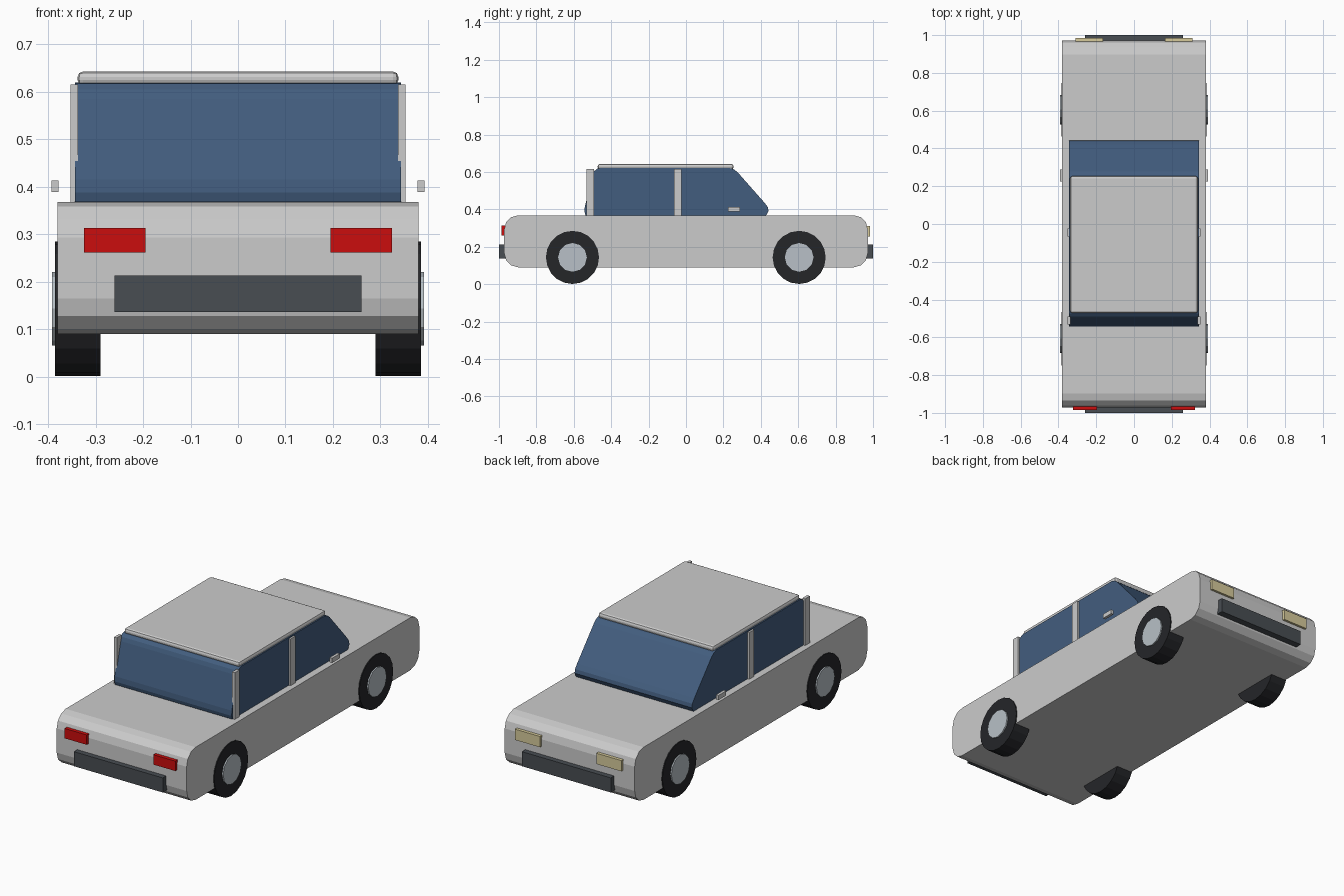
import bpy, bmesh
from math import radians
from mathutils import Matrix, Vector

if "Cube" in bpy.data.objects:
    bpy.data.objects.remove(bpy.data.objects["Cube"])


def material(name, rgb):
    m = bpy.data.materials.new(name)
    m.diffuse_color = (*rgb, 1)
    m.use_nodes = True
    m.node_tree.nodes["Principled BSDF"].inputs["Base Color"].default_value = m.diffuse_color
    return m


GLASS = material("blue_glass", (0.055, 0.11, 0.21))
RUBBER = material("black_rubber", (0.018, 0.019, 0.022))
HUB = material("hub_grey", (0.48, 0.53, 0.57))
BUMPER = material("bumper_grey", (0.065, 0.075, 0.085))
RED = material("red_lens", (0.6, 0.004, 0.004))
YELLOW = material("yellow_lens", (0.68, 0.6, 0.33))


def finish(name, bm, mat=None):
    bmesh.ops.recalc_face_normals(bm, faces=bm.faces)
    mesh = bpy.data.meshes.new(name)
    bm.to_mesh(mesh)
    bm.free()
    ob = bpy.data.objects.new(name, mesh)
    bpy.context.collection.objects.link(ob)
    if mat:
        mesh.materials.append(mat)
    return ob


def box(name, x, y, z, mat=None, bevel=0, segments=3, only_x=False):
    """Box from (min, max) ranges, optionally with rounded edges."""
    bm = bmesh.new()
    lo, hi = Vector((x[0], y[0], z[0])), Vector((x[1], y[1], z[1]))
    bmesh.ops.create_cube(bm, size=1, matrix=Matrix.Translation((lo + hi) / 2)
                          @ Matrix.Diagonal((*(hi - lo), 1)))
    if bevel:
        edges = [e for e in bm.edges if not only_x
                 or abs(e.verts[0].co.x - e.verts[1].co.x) > 1e-4]
        bmesh.ops.bevel(bm, geom=edges, offset=bevel, segments=segments,
                        profile=0.5, affect='EDGES')
    return finish(name, bm, mat)


def disc(name, x, y, z, radius, sides, mat):
    """Cylinder lying along x."""
    bm = bmesh.new()
    bmesh.ops.create_cone(bm, cap_ends=True, segments=sides, radius1=radius,
                          radius2=radius, depth=x[1] - x[0],
                          matrix=Matrix.Translation(((x[0] + x[1]) / 2, y, z))
                          @ Matrix.Rotation(radians(90), 4, 'Y'))
    return finish(name, bm, mat)


def side_range(s, a, b):
    return tuple(sorted((s * a, s * b)))


# Body shell with rounded ends
box("body", (-0.38, 0.38), (-0.972, 0.972), (0.09, 0.368), bevel=0.075, only_x=True)

# Glass cabin: side profile extruded across the car
profile = [(-.52, .35), (-.538, .37), (-.543, .388), (-.541, .415), (-.498, .585),
           (-.49, .605), (-.475, .617), (-.46, .62), (.235, .62), (.257, .613),
           (.277, .597), (.42, .435), (.437, .412), (.441, .392), (.43, .37), (.40, .35)]
bm = bmesh.new()
face = bm.faces.new([bm.verts.new((-0.343, y, z)) for y, z in profile])
new = bmesh.ops.extrude_face_region(bm, geom=[face])["geom"]
bmesh.ops.translate(bm, vec=(0.686, 0, 0),
                    verts=[v for v in new if isinstance(v, bmesh.types.BMVert)])
bmesh.ops.holes_fill(bm, edges=bm.edges)
finish("cabin_glass", bm, GLASS)

# Roof panel
box("roof", (-0.338, 0.338), (-0.472, 0.254), (0.613, 0.643), bevel=0.012, segments=2)

# Bumpers
box("front_bumper", (-0.26, 0.26), (-1.0, -0.96), (0.136, 0.213), BUMPER)
box("rear_bumper", (-0.26, 0.26), (0.96, 1.0), (0.136, 0.213), BUMPER)

for s, side in ((-1, "left"), (1, "right")):
    # Window pillars
    for label, y in (("middle", (-0.065, -0.025)), ("end", (-0.531, -0.491))):
        box(f"{side}_{label}_pillar", side_range(s, 0.337, 0.353), y, (0.36, 0.615))
    # Door handles
    box(f"{side}_handle", side_range(s, 0.378, 0.393), (0.225, 0.289), (0.389, 0.413))
    # Lamps
    box(f"{side}_red_lamp", side_range(s, 0.195, 0.324), (-0.986, -0.96),
        (0.261, 0.313), RED)
    box(f"{side}_yellow_lamp", side_range(s, 0.165, 0.311), (0.96, 0.984),
        (0.255, 0.312), YELLOW)
    # Wheels
    for label, y in (("front", -0.607), ("rear", 0.605)):
        disc(f"{side}_{label}_tyre", side_range(s, 0.29, 0.385), y, 0.143, 0.142, 20, RUBBER)
        disc(f"{side}_{label}_hub", side_range(s, 0.34, 0.392), y, 0.143, 0.077, 12, HUB)
